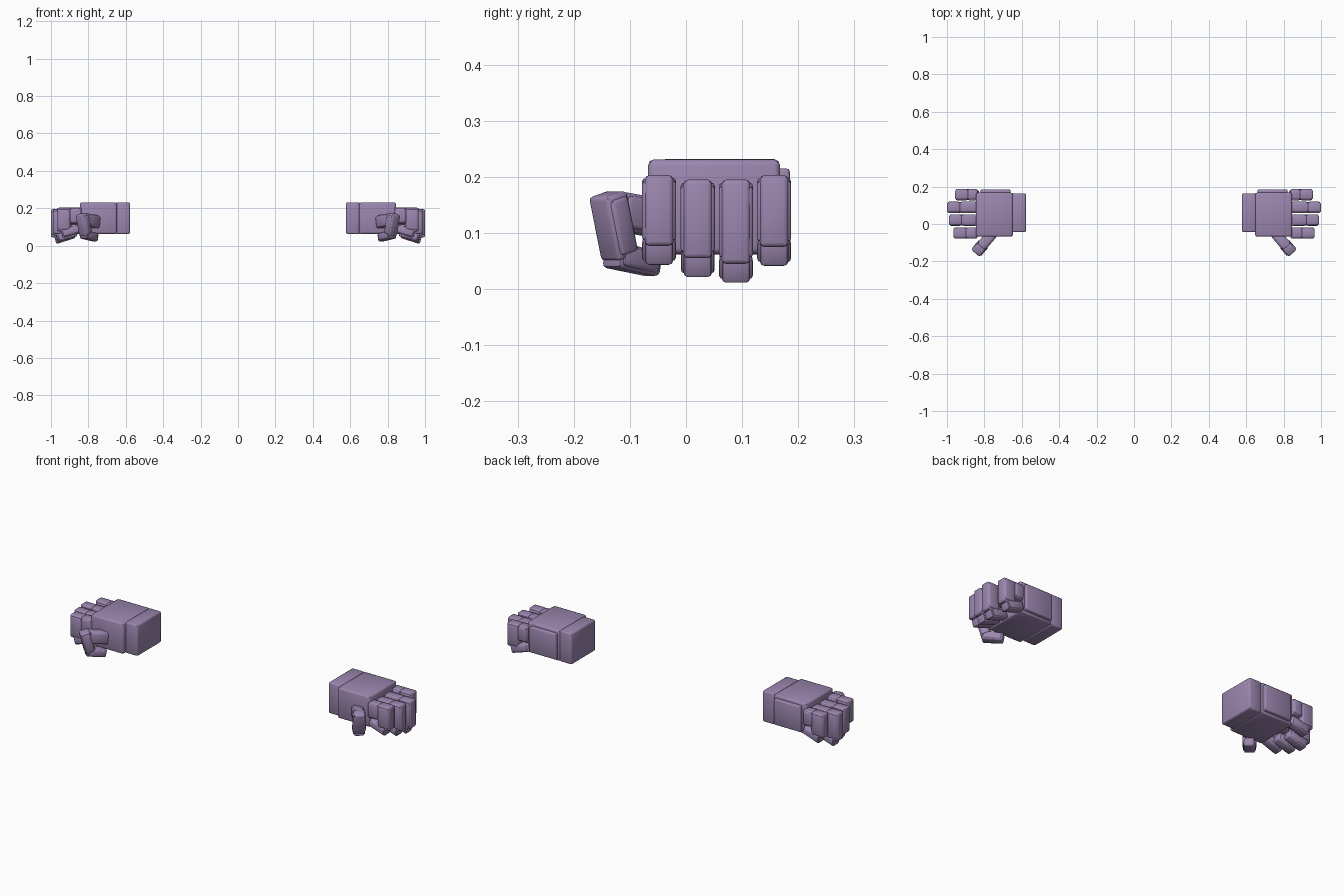
import bpy, bmesh
from mathutils import Vector, Matrix

if "Cube" in bpy.data.objects:
    bpy.data.objects.remove(bpy.data.objects["Cube"])

mat = bpy.data.materials.new("purple")
mat.diffuse_color = (0.33, 0.24, 0.43, 1)
mat.use_nodes = True
mat.node_tree.nodes["Principled BSDF"].inputs["Base Color"].default_value = mat.diffuse_color


def block(name, p0, p1, across, width, thick, bevel=0.008, taper=1.0):
    """Bevelled block running from p0 to p1, mirrored to the other hand."""
    p0, p1, a = Vector(p0), Vector(p1), Vector(across).normalized()
    d = (p1 - p0).normalized()
    n = d.cross(a).normalized()
    bm = bmesh.new()
    bmesh.ops.create_cube(bm, size=1)
    for v in bm.verts:
        k = taper if v.co.x > 0 else 1
        v.co = Vector((v.co.x * (p1 - p0).length, v.co.y * width * k, v.co.z * thick * k))
    bmesh.ops.bevel(bm, geom=bm.edges[:], offset=bevel, segments=2, profile=0.5, affect='EDGES')
    rot = Matrix((d, a, n)).transposed()
    for v in bm.verts:
        v.co = rot @ v.co + (p0 + p1) / 2
    bmesh.ops.recalc_face_normals(bm, faces=bm.faces)
    me = bpy.data.meshes.new(name)
    bm.to_mesh(me)
    bm.free()
    me.materials.append(mat)
    ob = bpy.data.objects.new(name, me)
    bpy.context.collection.objects.link(ob)
    ob.modifiers.new("mirror", 'MIRROR')
    bpy.context.view_layer.objects.active = ob
    ob.select_set(True)
    bpy.ops.object.shade_smooth_by_angle(angle=0.8)
    ob.select_set(False)


def segment(name, p0, p1, across, width, thick, taper=1.0):
    """Finger joint: narrow core with a slightly wider, shorter shell."""
    p0, p1 = Vector(p0), Vector(p1)
    e = (p1 - p0) * 0.07
    block(name + "_core", p0, p1, across, width - 0.010, thick, 0.008, taper)
    block(name + "_shell", p0 + e, p1 - e, across, width, thick - 0.010, 0.007, taper)


Y = (0, 1, 0)
# wrist cuff, palm and outer side plate
block("cuff", (0.578, 0.06, 0.147), (0.652, 0.06, 0.147), Y, 0.208, 0.17, 0.008)
block("palm", (0.648, 0.05, 0.147), (0.845, 0.05, 0.147), Y, 0.235, 0.168, 0.01)
block("side_plate", (0.66, 0.17, 0.145), (0.82, 0.17, 0.145), Y, 0.03, 0.14, 0.006)

# four curled fingers: y centre, reach in x, lowest z, top z
fingers = {"index": (-0.048, 0.966, 0.032, 0.203), "middle": (0.021, 0.99, 0.010, 0.195),
           "ring": (0.089, 1.0, 0.0, 0.195), "little": (0.157, 0.957, 0.030, 0.203)}
for n, (y, x, lo, top) in fingers.items():
    segment(n + "_knuckle", (0.835, y, top - 0.042), (x - 0.065, y, top - 0.042), Y, 0.061, 0.084)
    segment(n + "_joint", (x - 0.036, y, top), (x - 0.036, y, lo + 0.045), Y, 0.061, 0.072)
    segment(n + "_tip", (x - 0.022, y, lo + 0.033), (x - 0.125, y, lo + 0.062), Y, 0.061, 0.05, 0.88)

# thumb, curling in a slanted vertical plane
base, out, side = Vector((0.765, -0.06, 0)), Vector((0.65, -0.76, 0)), (0.76, 0.65, 0)


def at(r, z):
    return base + out * r + Vector((0, 0, z))


segment("thumb_knuckle", at(-0.02, 0.125), at(0.088, 0.14), side, 0.058, 0.068)
segment("thumb_joint", at(0.105, 0.170), at(0.075, 0.055), side, 0.065, 0.05)
segment("thumb_tip", at(0.095, 0.062), at(-0.005, 0.043), side, 0.061, 0.048, 0.88)
